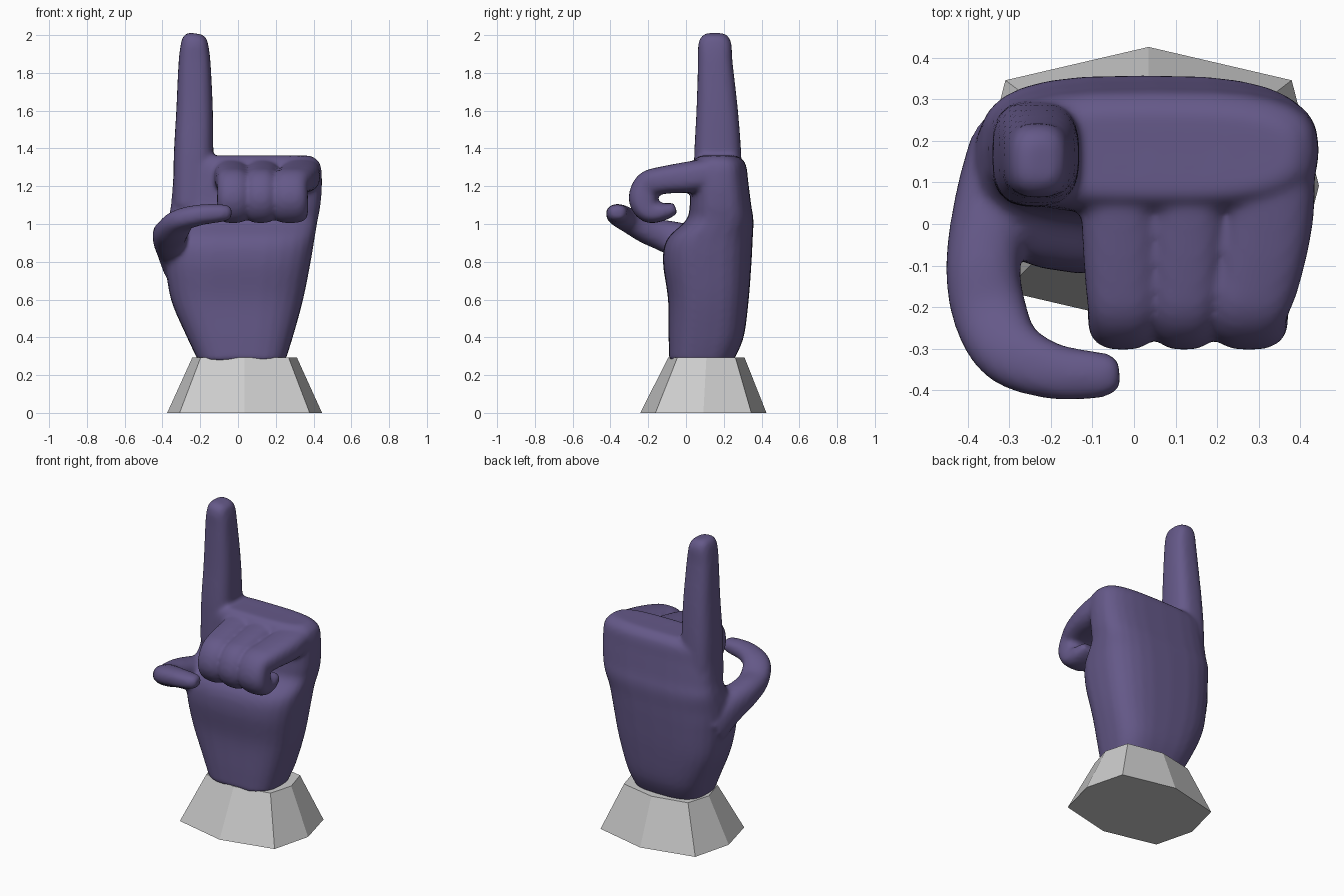
import bpy, bmesh, math
from mathutils import Vector

if "Cube" in bpy.data.objects:
    bpy.data.objects.remove(bpy.data.objects["Cube"])


def catmull(rows, steps):
    """Smoothly interpolate rows of numbers."""
    out = []
    for i in range(len(rows) - 1):
        a, b, c, d = (rows[min(max(i + k, 0), len(rows) - 1)] for k in (-1, 0, 1, 2))
        for s in range(steps):
            t = s / steps
            out.append([0.5 * (2 * q + (r - p) * t + (2 * p - 5 * q + 4 * r - w) * t * t
                               + (3 * q - p - 3 * r + w) * t ** 3)
                        for p, q, r, w in zip(a, b, c, d)])
    return out + [list(rows[-1])]


def loft(bm, rows, ref, axis=None, power=2.4, steps=5, sides=28):
    """Closed tube through rows of (x, y, z, radius along ref, radius across)."""
    rows = catmull(rows, steps)
    pts = [Vector(r[:3]) for r in rows]
    ref = Vector(ref)
    rings = []
    for i, (p, r) in enumerate(zip(pts, rows)):
        t = axis or (pts[min(i + 1, len(pts) - 1)] - pts[max(i - 1, 0)]).normalized()
        v = t.cross(ref).normalized()
        u = v.cross(t).normalized()
        ring = []
        for k in range(sides):
            a = 2 * math.pi * k / sides
            c, s = math.cos(a), math.sin(a)
            c = math.copysign(abs(c) ** (2 / power), c)
            s = math.copysign(abs(s) ** (2 / power), s)
            ring.append(bm.verts.new(p + u * c * r[3] + v * s * r[4]))
        rings.append(ring)
    for a, b in zip(rings, rings[1:]):
        for k in range(sides):
            n = (k + 1) % sides
            bm.faces.new((a[k], a[n], b[n], b[k]))
    bm.faces.new(rings[0][::-1])
    bm.faces.new(rings[-1])


def make_object(name, bm):
    bmesh.ops.recalc_face_normals(bm, faces=bm.faces)
    me = bpy.data.meshes.new(name)
    bm.to_mesh(me)
    bm.free()
    ob = bpy.data.objects.new(name, me)
    bpy.context.collection.objects.link(ob)
    return ob


bm = bmesh.new()

# Palm and wrist: z, x min, x max, y min, y max
palm = [(.275, -.21, .25, -.09, .25), (.4, -.27, .29, -.092, .305),
        (.6, -.355, .345, -.095, .332), (.8, -.385, .385, -.122, .347),
        (.92, -.385, .405, -.10, .353), (1.02, -.37, .422, 0, .357),
        (1.1, -.355, .437, .02, .345), (1.22, -.345, .445, .025, .33),
        (1.32, -.335, .435, .035, .315), (1.362, -.29, .385, .07, .27)]
loft(bm, [((a + b) / 2, (c + d) / 2, z, (b - a) / 2, (d - c) / 2)
          for z, a, b, c, d in palm], (1, 0, 0), axis=Vector((0, 0, 1)), power=3)

# Raised index finger
loft(bm, [(-.235, .17, 1.1, .11, .13), (-.235, .168, 1.36, .105, .125),
          (-.23, .165, 1.6, .097, .11), (-.23, .155, 1.85, .085, .092),
          (-.23, .153, 1.95, .073, .088), (-.225, .153, 1.99, .06, .072),
          (-.222, .153, 2.008, .035, .045)], (1, 0, 0), power=2.8)

# Three curled fingers: base x, tip x, base half width, tip half width
for bx, tx, bw, tw in ((-.035, -.027, .092, .084), (.13, .121, .09, .078),
                       (.325, .277, .108, .094)):
    loft(bm, [(bx, .2, 1.275, bw, .085), (bx, .03, 1.25, bw, .083),
              ((bx + tx) / 2, -.12, 1.232, (bw + tw) / 2, .073),
              (tx, -.2, 1.205, tw, .075), (tx, -.225, 1.13, tw, .078),
              (tx, -.195, 1.067, tw, .062), (tx, -.12, 1.065, tw * .95, .047),
              (tx, -.055, 1.085, tw * .75, .03)], (1, 0, 0), power=2.7)

# Thumb
loft(bm, [(-.28, .17, .8, .13, .12), (-.33, .06, .875, .11, .1),
          (-.362, -.09, .93, .088, .09), (-.348, -.21, .965, .068, .09),
          (-.3, -.305, 1.02, .06, .083), (-.2, -.353, 1.048, .055, .068),
          (-.1, -.363, 1.057, .048, .058), (-.055, -.36, 1.06, .04, .048),
          (-.035, -.358, 1.06, .024, .03)], (0, 0, 1), power=2.3)

# Fuse everything into one soft skin
hand = make_object("hand", bm)
remesh = hand.modifiers.new("fuse", 'REMESH')
remesh.mode = 'VOXEL'
remesh.voxel_size = 0.013
remesh.use_smooth_shade = True
smooth = hand.modifiers.new("soften", 'SMOOTH')
smooth.factor = 0.5
smooth.iterations = 7
skin = bpy.data.materials.new("purple")
skin.diffuse_color = (.13, .10, .25, 1)
skin.use_nodes = True
skin.node_tree.nodes["Principled BSDF"].inputs["Base Color"].default_value = skin.diffuse_color
hand.data.materials.append(skin)

# Faceted eight-sided stand
bm = bmesh.new()
unit = [(1, 0), (.84, .76), (0, 1), (-.84, .76), (-1, 0), (-.84, -.76), (0, -1), (.84, -.76)]
low = [bm.verts.new((.035 + .41 * x, .092 + .334 * y, 0)) for x, y in unit]
top = [bm.verts.new((.035 + .277 * x, .108 + .202 * y, .293)) for x, y in unit]
for k in range(8):
    n = (k + 1) % 8
    bm.faces.new((low[k], low[n], top[n], top[k]))
bm.faces.new(low[::-1])
bm.faces.new(top)
make_object("stand", bm)
